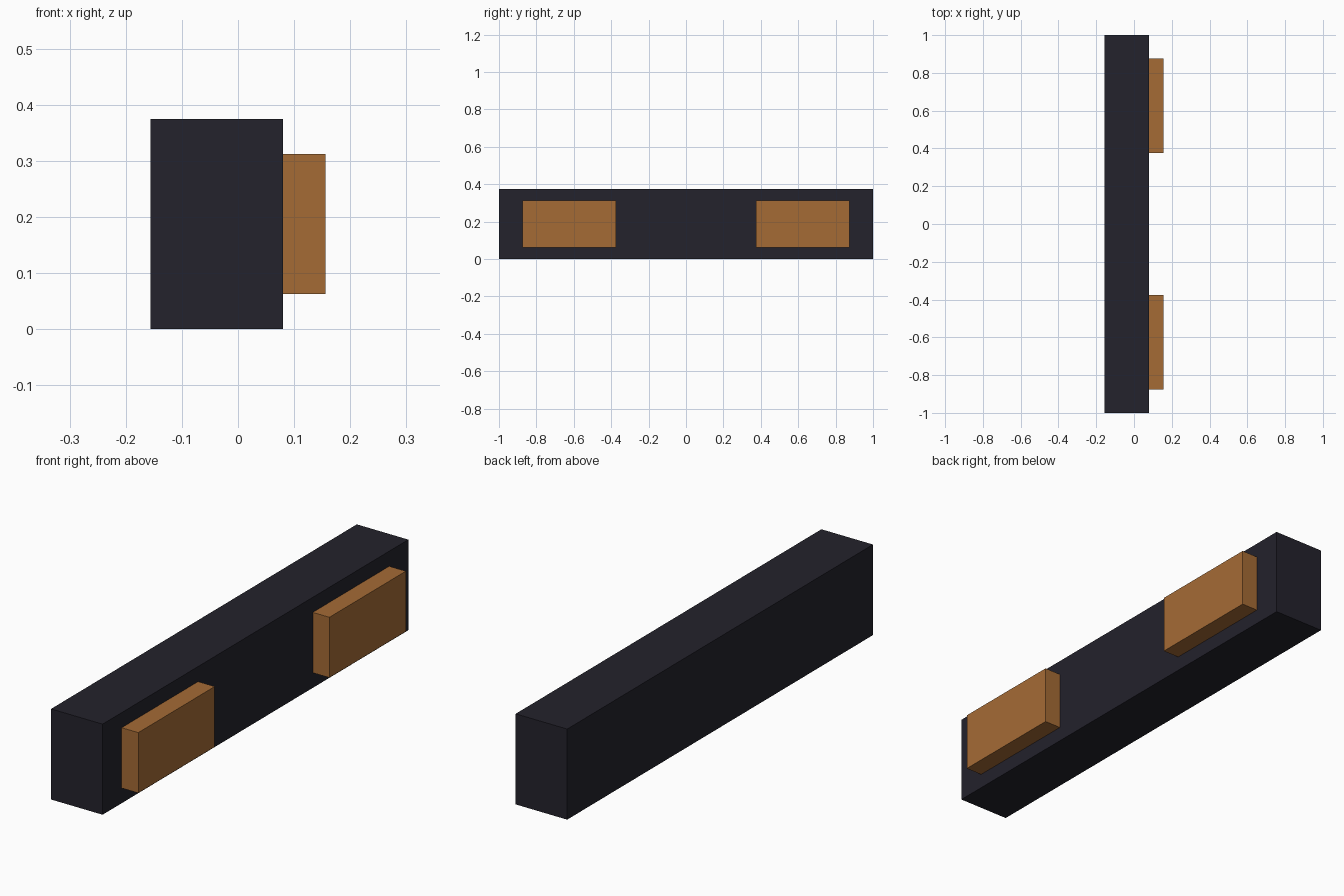
import bpy

if "Cube" in bpy.data.objects:
    bpy.data.objects.remove(bpy.data.objects["Cube"])


def make_material(name, color):
    mat = bpy.data.materials.new(name)
    mat.diffuse_color = (*color, 1.0)
    mat.use_nodes = True
    mat.node_tree.nodes["Principled BSDF"].inputs["Base Color"].default_value = mat.diffuse_color
    return mat


def box(name, low, high, mat):
    """Axis-aligned box between two corners."""
    center = [(a + b) / 2 for a, b in zip(low, high)]
    bpy.ops.mesh.primitive_cube_add(size=1, location=center)
    obj = bpy.context.object
    obj.name = name
    obj.scale = [b - a for a, b in zip(low, high)]
    bpy.ops.object.transform_apply(location=False, rotation=False, scale=True)
    obj.data.materials.append(mat)
    return obj


dark = make_material("dark charcoal", (0.017, 0.016, 0.025))
amber = make_material("amber brown", (0.376, 0.147, 0.036))

# Long main bar
box("main_bar", (-0.156, -1.0, 0.0), (0.08, 1.0, 0.375), dark)

# Two raised blocks on the right side, mirrored front to back
for name, y in (("front_block", -0.625), ("back_block", 0.625)):
    box(name, (0.08, y - 0.25, 0.0625), (0.156, y + 0.25, 0.3125), amber)
